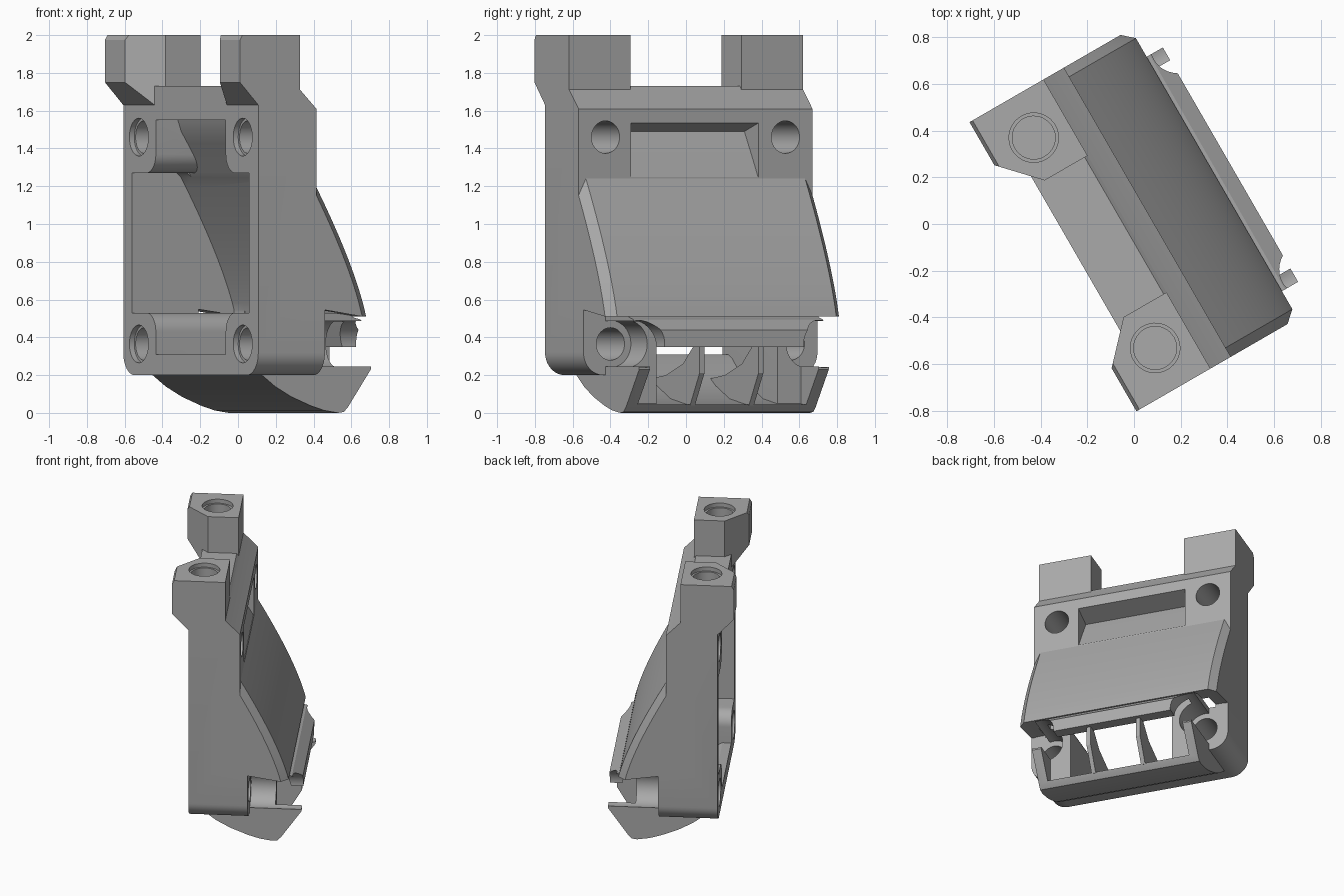
import bpy, bmesh, math
from mathutils import Matrix

cube = bpy.data.objects.get("Cube")
if cube:
    bpy.data.objects.remove(cube)

grey = bpy.data.materials.new("plain grey")
grey.use_nodes = True
grey.diffuse_color = (0.4, 0.4, 0.4, 1)
grey.node_tree.nodes["Principled BSDF"].inputs["Base Color"].default_value = (0.4, 0.4, 0.4, 1)

TURN = Matrix.Rotation(math.radians(-60), 4, "Z")
LEFT, RIGHT = -0.73, 0.70          # ends of the housing along its length
MID = (LEFT + RIGHT) / 2


def finish(name, bm):
    bmesh.ops.recalc_face_normals(bm, faces=bm.faces)
    mesh = bpy.data.meshes.new(name)
    bm.to_mesh(mesh)
    bm.free()
    obj = bpy.data.objects.new(name, mesh)
    bpy.context.collection.objects.link(obj)
    mesh.materials.append(grey)
    return obj


def loft(name, rings):
    """Closed solid through rings that share a point count."""
    bm = bmesh.new()
    loops = [[bm.verts.new(p) for p in ring] for ring in rings]
    for a, b in zip(loops, loops[1:]):
        for i in range(len(a)):
            j = (i + 1) % len(a)
            bm.faces.new((a[i], a[j], b[j], b[i]))
    bm.faces.new(loops[0])
    bm.faces.new(loops[-1])
    return finish(name, bm)


def prism(name, pts, axis, lo, hi):
    place = {"x": lambda d, p: (d, p[0], p[1]),
             "y": lambda d, p: (p[0], d, p[1]),
             "z": lambda d, p: (p[0], p[1], d)}[axis]
    return loft(name, [[place(d, p) for p in pts] for d in (lo, hi)])


def circle(cx, cy, r, n=40):
    return [(cx + r * math.cos(math.tau * i / n), cy + r * math.sin(math.tau * i / n)) for i in range(n)]


def boolean(target, tool, operation):
    mod = target.modifiers.new("bool", "BOOLEAN")
    mod.operation, mod.solver, mod.object = operation, "EXACT", tool
    graph = bpy.context.evaluated_depsgraph_get()
    mesh = bpy.data.meshes.new_from_object(target.evaluated_get(graph))
    target.modifiers.clear()
    target.data = mesh
    bpy.data.objects.remove(tool)


def add(target, tool):
    boolean(target, tool, "UNION")


def cut(target, tool):
    boolean(target, tool, "DIFFERENCE")


# Sweeping curve of the duct back, from the top recess down to the nozzle
def sweep(t):
    a, b, c = (1 - t) ** 2, 2 * t * (1 - t), t * t
    return (-0.075 * a + 0.32 * b + 0.405 * c, 1.49 * a + 0.855 * b + 0.51 * c)


curve = [sweep(i / 20) for i in range(21)]

# Mounting plate with rounded lower corners
body = prism("fan_duct_housing", [(-0.28, 0.2), (0.127, 0.2), (0.127, 0.65), (0.075, 0.75), (0.075, 1.61),
                                  (-0.024, 1.71), (-0.04, 1.73), (-0.28, 1.73)], "x", LEFT, RIGHT)
bm = bmesh.new()
bm.from_mesh(body.data)
corners = [e for e in bm.edges if all(v.co.z < 0.21 for v in e.verts)
           and abs(e.verts[0].co.x - e.verts[1].co.x) < 0.01]
bmesh.ops.bevel(bm, geom=corners, offset=0.12, segments=10, profile=0.5, affect="EDGES")
bm.to_mesh(body.data)
bm.free()

# Curved duct back with chamfered ends
def duct_ring(x, inset):
    pts = [(-0.1, 1.25), (-0.1, 0.58)] + [(y - inset, z) for y, z in reversed(curve[4:])]
    return [(x, y, z) for y, z in pts]


add(body, loft("duct_back", [duct_ring(LEFT, 0.05), duct_ring(LEFT + 0.045, 0),
                             duct_ring(RIGHT - 0.045, 0), duct_ring(RIGHT, 0.05)]))

# Nozzle
add(body, prism("nozzle", [(-0.18, 0.2), (-0.1, 0.14), (0, 0.085), (0.12, 0.037), (0.2, 0.013), (0.285, 0),
                           (0.32, 0.005), (0.345, 0.03), (0.485, 0.23), (0.485, 0.44), (0.42, 0.495),
                           (0.38, 0.505), (0.3, 0.56), (-0.18, 0.56)], "x", -0.593, 0.566))

# Mounting lugs with sloped undersides and blind bores
for side in (-1, 1):
    outline = [(0.715, -0.392), (0.502, -0.392), (0.338, -0.238), (0.338, -0.026), (0.715, -0.026)]
    lug = prism("lug", [(MID + side * x, y) for x, y in outline], "z", 1.6, 2.0)
    cut(lug, prism("slope", [(-0.6, 1.5), (-0.28, 1.5), (-0.28, 1.63), (-0.392, 1.75), (-0.6, 1.97)], "x", -1, 1))
    cut(lug, prism("lip", [(-0.5, 1.975), (-0.392, 1.975), (-0.377, 2.0), (-0.377, 2.1), (-0.5, 2.1)], "x", -1, 1))
    add(body, lug)
    bore = MID + side * 0.52
    cut(body, prism("bore", circle(bore, -0.187, 0.092), "z", 1.8, 2.1))
    cut(body, prism("bore_rim", circle(bore, -0.187, 0.106), "z", 1.97, 2.1))

# Recess between the upper screw bosses
cut(body, prism("recess", [(0.2, 1.535), (0.075, 1.535)] + curve[:5] + [(0.2, curve[4][1])], "x", -0.40, 0.378))

# Main cavity, keeping a rounded boss in each corner
inner = [(y - 0.05, z) for y, z in curve]
passage = prism("passage", [(-0.4, 1.55), (-0.145, 1.55)] + inner +
                [(0.4, 0.35), (0.6, 0.35), (0.6, 0.05), (0.32, 0.045), (0.15, 0.075), (0, 0.145), (-0.1, 0.215),
                 (-0.18, 0.29), (-0.22, 0.31), (-0.4, 0.31)], "x", -0.53, 0.50)
R = 0.1
for side in (-1, 1):
    for edge, out in ((1.27, 1), (0.53, -1)):
        x0 = MID + side * 0.37
        arc = [(x0 + side * R * (1 - math.cos(a)), edge + out * R * (1 - math.sin(a)))
               for a in (math.pi / 2 * i / 10 for i in range(11))]
        far = edge + out * 0.6
        boss = arc + [(x0 + side * 0.5, edge), (x0 + side * 0.5, far), (x0, far)]
        cut(passage, prism("boss", boss, "y", -0.6, 0.3))
cut(body, passage)

chamber = [p for p in inner if 0.53 < p[1] < 1.27]
cut(body, prism("chamber", [(-0.4, 1.27), (-0.005, 1.27)] + chamber + [(0.345, 0.53), (-0.4, 0.53)],
                "x", -0.64, 0.6))

# Screw holes, front rims and driver clearance beside the nozzle
for side in (-1, 1):
    x = MID + side * 0.55
    for z in (1.46, 0.365):
        cut(body, prism("screw_hole", circle(x, z, 0.086), "y", -0.5, 0.2))
        cut(body, prism("screw_rim", circle(x, z, 0.1), "y", -0.5, -0.25))
    cut(body, prism("driver_clearance", circle(x, 0.365, 0.125), "y", 0.127, 0.7))

# Outlet dividers
fin = [(0.41, 0.37), (0.455, 0.36), (0.455, 0.21), (0.355, 0.04), (0.15, 0.055), (0, 0.125), (-0.07, 0.18),
       (0.1, 0.2), (0.28, 0.26)]
parts = [body]
for side, label in ((-1, "left"), (1, "right")):
    x = MID + side * 0.18
    parts.append(prism("outlet_divider_" + label, fin, "x", x - 0.015, x + 0.015))

# Turn the assembly and shade the curved faces smoothly
bpy.ops.object.select_all(action="DESELECT")
for obj in parts:
    obj.data.transform(TURN)
    obj.select_set(True)
bpy.context.view_layer.objects.active = body
bpy.ops.object.shade_smooth_by_angle(angle=math.radians(25))
